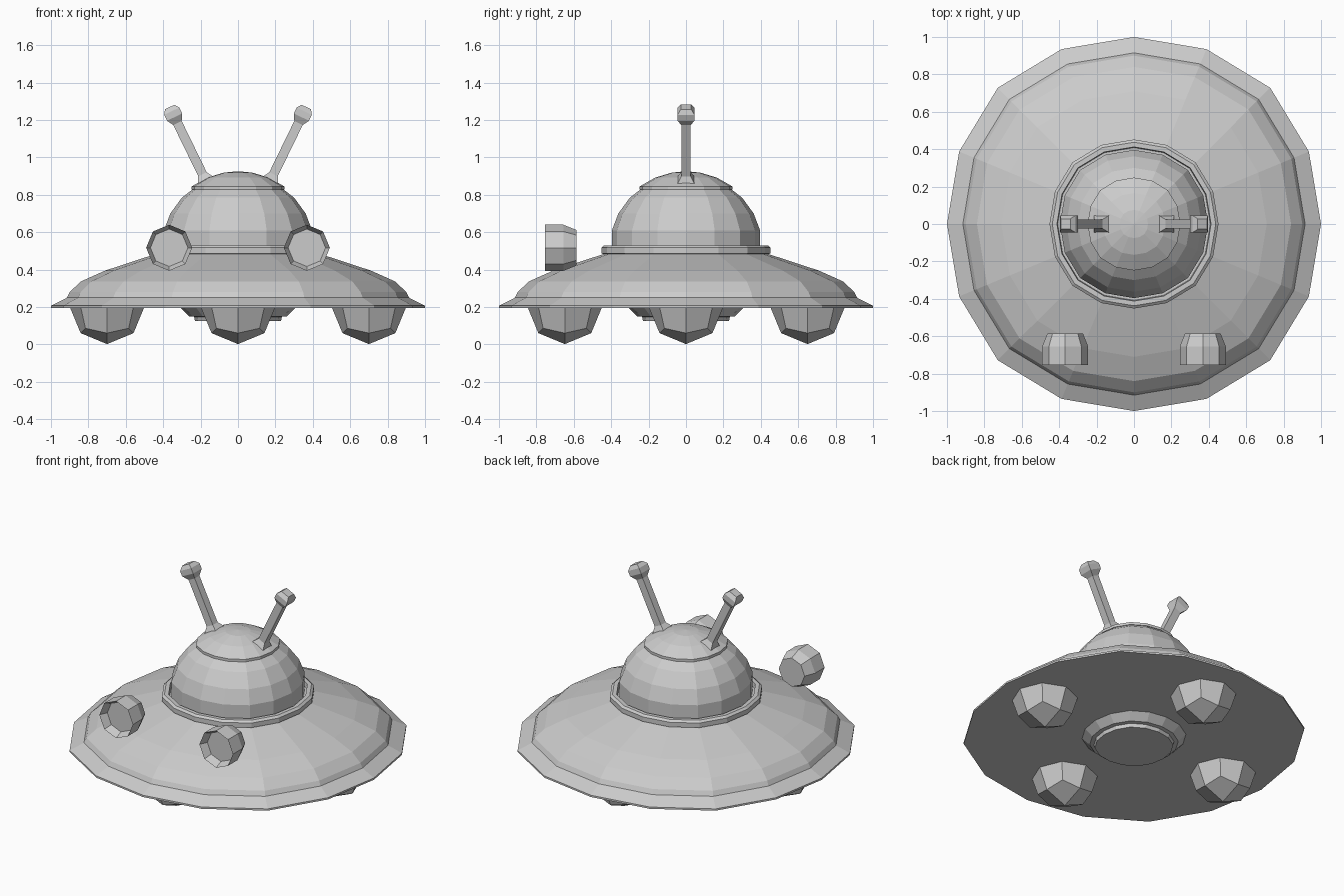
import bpy, bmesh, math
from mathutils import Matrix, Vector

if "Cube" in bpy.data.objects:
    bpy.data.objects.remove(bpy.data.objects["Cube"])

grey = bpy.data.materials.new("light_grey")
grey.diffuse_color = (0.6, 0.6, 0.6, 1)
grey.use_nodes = True
grey.node_tree.nodes["Principled BSDF"].inputs["Base Color"].default_value = grey.diffuse_color


def finish(name, bm, matrix=Matrix()):
    bmesh.ops.transform(bm, matrix=matrix, verts=bm.verts)
    bmesh.ops.recalc_face_normals(bm, faces=bm.faces)
    mesh = bpy.data.meshes.new(name)
    bm.to_mesh(mesh)
    bm.free()
    mesh.materials.append(grey)
    obj = bpy.data.objects.new(name, mesh)
    bpy.context.collection.objects.link(obj)
    return obj


def lathe(name, profile, sides=16, matrix=Matrix(), swell=(1,), turn=0.0):
    """Spin (radius, height) points; a zero radius becomes a single pole."""
    bm = bmesh.new()
    rings = []
    for r, z in profile:
        if r == 0:
            rings.append([bm.verts.new((0, 0, z))] * sides)
            continue
        ring = []
        for i in range(sides):
            a = turn + math.tau * i / sides
            k = r * swell[i % len(swell)]
            ring.append(bm.verts.new((k * math.cos(a), k * math.sin(a), z)))
        rings.append(ring)
    for low, high in zip(rings, rings[1:]):
        for i in range(sides):
            j = (i + 1) % sides
            quad = list(dict.fromkeys((low[i], low[j], high[j], high[i])))
            bm.faces.new(quad)
    return finish(name, bm, matrix)


# Hull parts share a slightly squared 16-sided outline
ROUND = (1, 1.012, 1.03, 1.012)
lathe("saucer_hull", [(0, .195), (1, .195), (1, .207), (.915, .25), (.90, .28),
                      (.84, .337), (.71, .395), (.43, .487), (0, .487)], swell=ROUND)
lathe("dome_collar", [(.40, .47), (.452, .487), (.452, .518), (.437, .53),
                      (.412, .53), (.408, .50), (0, .50)], swell=ROUND)
lathe("dome", [(0, .49), (.396, .49), (.396, .61), (.362, .70), (.30, .785),
               (.235, .835), (0, .835)], swell=ROUND)
lathe("dome_cap", [(0, .828), (.248, .828), (.248, .845), (.165, .892),
                   (.075, .919), (0, .926)], swell=ROUND)
lathe("belly_hatch", [(0, .125), (.23, .125), (.235, .148), (.26, .15), (.31, .2),
                      (0, .2)], swell=ROUND)

# Landing pods: cubes subdivided once and rounded into balls
for label, x, y in (("left", -.7, 0), ("right", .7, 0), ("front", 0, -.648), ("back", 0, .65)):
    bm = bmesh.new()
    bmesh.ops.create_cube(bm, size=2)
    bmesh.ops.subdivide_edges(bm, edges=bm.edges[:], cuts=1, use_grid_fill=True)
    for v in bm.verts:
        v.co = v.co.normalized() * .2
    # keep only the half below the hull
    bmesh.ops.bisect_plane(bm, geom=bm.verts[:] + bm.edges[:] + bm.faces[:],
                           plane_co=(0, 0, -.005), plane_no=(0, 0, 1), clear_outer=True)
    finish("landing_pod_" + label, bm, Matrix.Translation((x, y, .202)))

for label, side in (("left", -1), ("right", 1)):
    # Headlamp with a recessed lens, axis pointing forward
    lathe("headlamp_" + label,
          [(0, .05), (.10, .05), (.123, .10), (.123, 0), (.095, -.07), (0, -.07)], 8,
          Matrix.Translation((side * .368, -.655, .517)) @ Matrix.Rotation(math.pi / 2, 4, 'X'))
    # Square antenna leaning outwards, with flared foot and knob
    half = [(0, 0), (.045, 0), (.045, .015), (.025, .05), (.025, .355), (.045, .39),
            (.045, .425), (.028, .45), (0, .45)]
    lathe("antenna_" + label, [(r * math.sqrt(2), z) for r, z in half], 4,
          Matrix.Translation((side * .168, 0, .865)) @ Matrix.Rotation(side * math.radians(26), 4, 'Y'),
          turn=math.pi / 4)
